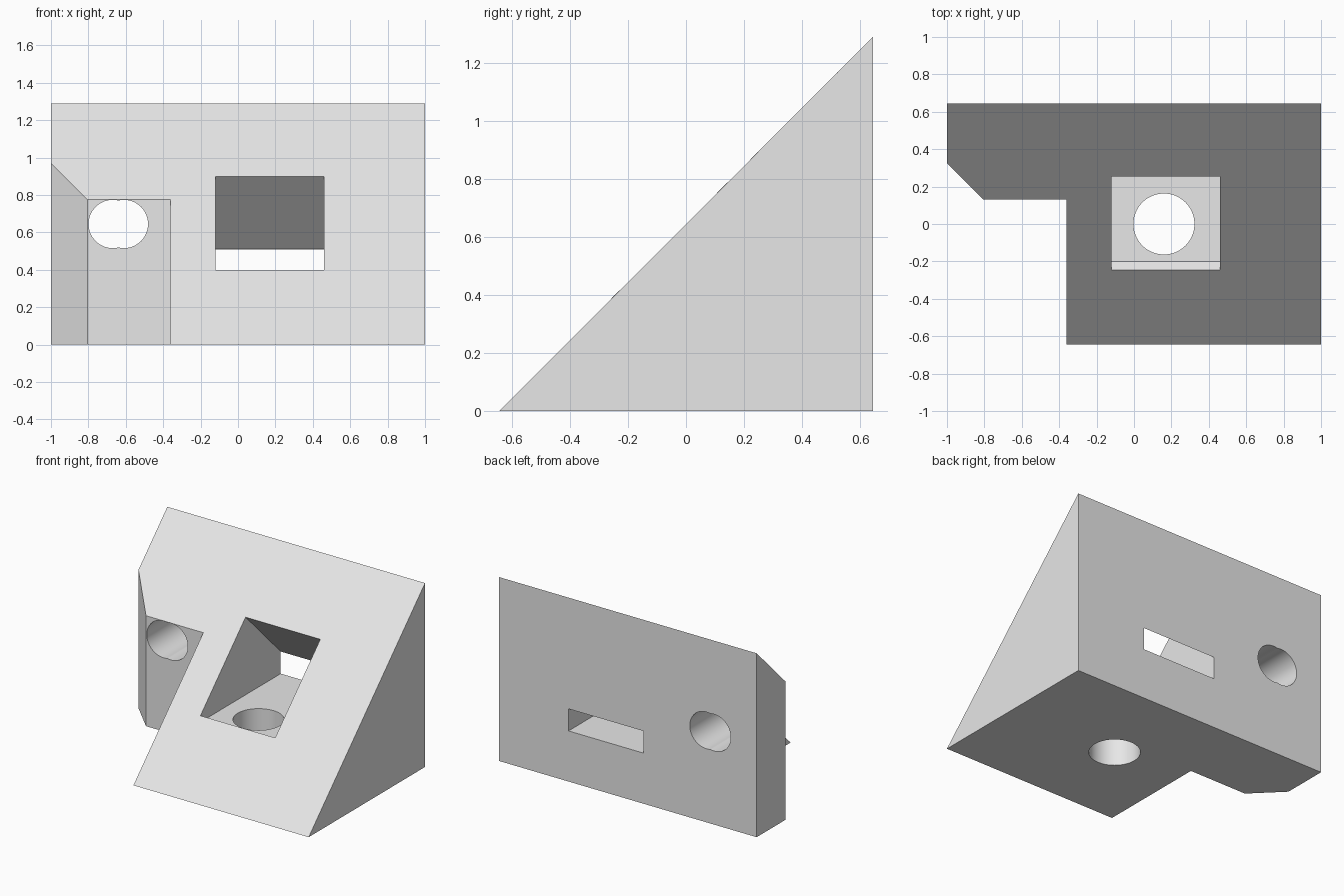
import bpy, bmesh
from mathutils import Vector, Matrix

cube = bpy.data.objects.get("Cube")
if cube:
    bpy.data.objects.remove(cube, do_unlink=True)

grey = bpy.data.materials.new("plain_grey")
grey.use_nodes = True
grey.diffuse_color = (0.8, 0.8, 0.8, 1)
grey.node_tree.nodes["Principled BSDF"].inputs["Base Color"].default_value = (0.8, 0.8, 0.8, 1)


def add_object(name, bm):
    bmesh.ops.recalc_face_normals(bm, faces=bm.faces[:])
    mesh = bpy.data.meshes.new(name)
    bm.to_mesh(mesh)
    bm.free()
    mesh.materials.append(grey)
    obj = bpy.data.objects.new(name, mesh)
    bpy.context.collection.objects.link(obj)
    return obj


def prism(name, profile, axis, lo, hi):
    """Extrude a 2D profile along x (profile is y, z) or z (profile is x, y)."""
    place = (lambda a, b: (lo, a, b)) if axis == "X" else (lambda a, b: (a, b, lo))
    step = Vector((hi - lo, 0, 0)) if axis == "X" else Vector((0, 0, hi - lo))
    bm = bmesh.new()
    face = bm.faces.new([bm.verts.new(place(a, b)) for a, b in profile])
    new = bmesh.ops.extrude_face_region(bm, geom=[face], use_keep_orig=True)["geom"]
    moved = [v for v in new if isinstance(v, bmesh.types.BMVert)]
    bmesh.ops.translate(bm, verts=moved, vec=step)
    return add_object(name, bm)


def cylinder(name, radius, depth, centre, axis):
    turn = Matrix.Rotation(1.5707963, 4, "X") if axis == "Y" else Matrix()
    bm = bmesh.new()
    bmesh.ops.create_cone(bm, cap_ends=True, segments=64, radius1=radius, radius2=radius,
                          depth=depth, matrix=Matrix.Translation(centre) @ turn)
    return add_object(name, bm)


# Triangular wedge body
half = 0.645
body = prism("wedge_bracket", [(-half, 0), (half, 0), (half, 2 * half)], "X", -1, 1)

cutters = [
    # Corner notch with a chamfered inner edge
    prism("notch_cutter", [(-0.36, -1), (-0.36, 0.13), (-0.805, 0.13),
                           (-1.1, 0.425), (-1.1, -1)], "Z", -0.2, 1.5),
    # Pocket square to the slope, opening as a slot in the back
    prism("pocket_cutter", [(0.205, 0.95), (0.745, 0.41), (0.745, 0.355),
                            (-0.2, 0.355), (-0.295, 0.45)], "X", -0.12, 0.46),
    # Round hole in the pocket floor
    cylinder("floor_hole_cutter", 0.163, 0.6, (0.16, 0, 0.1), "Z"),
]
# Two overlapping bores through the back wall
for x in (-0.67, -0.61):
    cutters.append(cylinder("bore_cutter", 0.129, 0.9, (x, 0.4, 0.645), "Y"))

bpy.context.view_layer.objects.active = body
for cutter in cutters:
    cutter.hide_render = True
    cut = body.modifiers.new("cut", "BOOLEAN")
    cut.operation = "DIFFERENCE"
    cut.solver = "EXACT"
    cut.object = cutter
    bpy.ops.object.modifier_apply(modifier=cut.name)
    bpy.data.objects.remove(cutter, do_unlink=True)

# Smooth bores, crisp edges
bpy.ops.object.select_all(action="DESELECT")
body.select_set(True)
bpy.ops.object.shade_smooth_by_angle()
